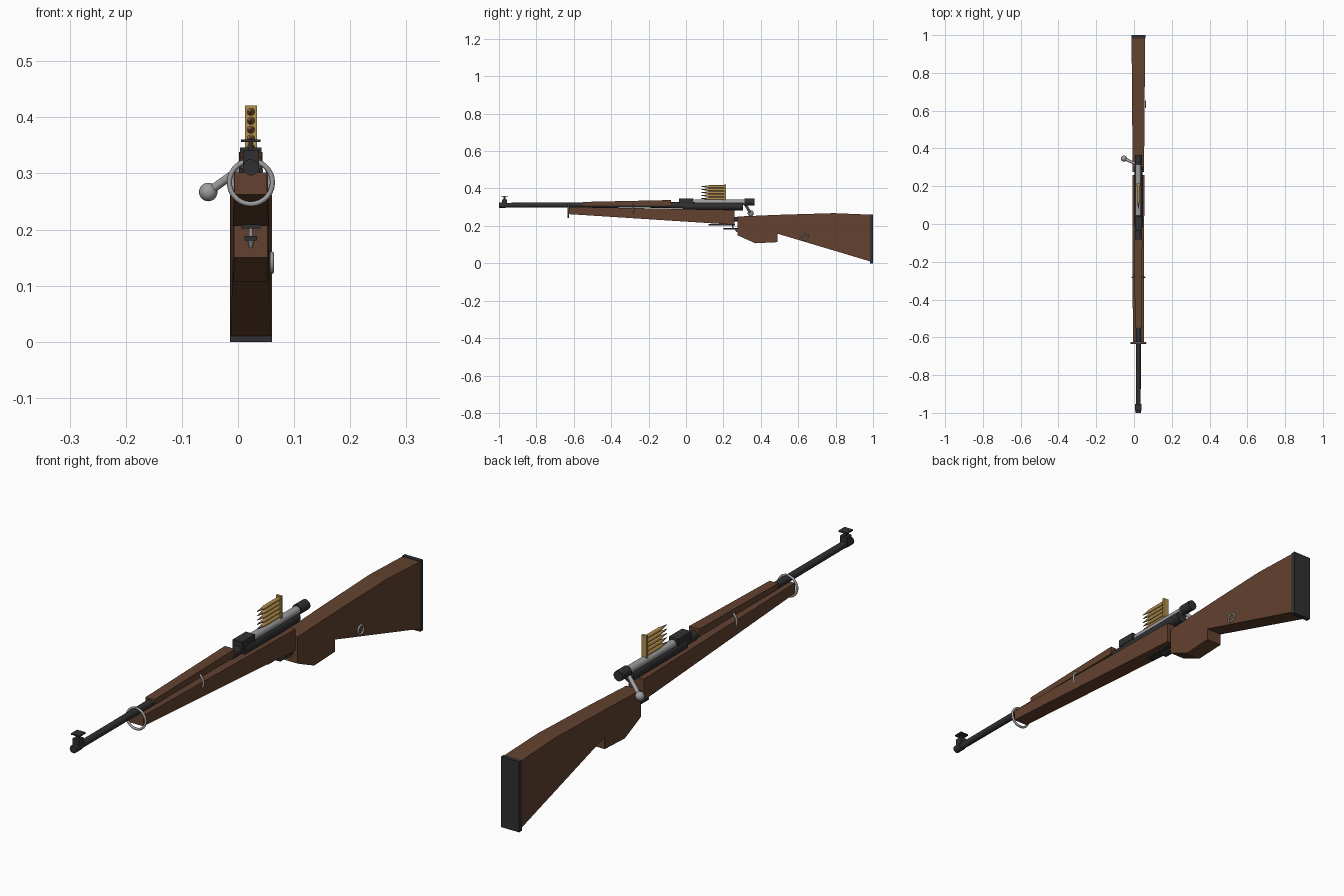
import bpy, bmesh, math
from mathutils import Vector

if "Cube" in bpy.data.objects:
    bpy.data.objects.remove(bpy.data.objects["Cube"])

CX = 0.023  # centre line of the rifle


def mat(name, r, g, b):
    m = bpy.data.materials.new(name)
    m.diffuse_color = (r, g, b, 1)
    m.use_nodes = True
    m.node_tree.nodes["Principled BSDF"].inputs["Base Color"].default_value = m.diffuse_color
    return m


WOOD = mat("walnut wood", 0.125, 0.055, 0.029)
DARK = mat("blued steel", 0.03, 0.03, 0.032)
STEEL = mat("bright steel", 0.34, 0.34, 0.35)
BRASS = mat("brass", 0.45, 0.28, 0.08)
COPPER = mat("copper", 0.28, 0.11, 0.06)


def finish(name, bm, material, smooth=False):
    bmesh.ops.recalc_face_normals(bm, faces=bm.faces)
    me = bpy.data.meshes.new(name)
    bm.to_mesh(me)
    bm.free()
    me.materials.append(material)
    ob = bpy.data.objects.new(name, me)
    bpy.context.collection.objects.link(ob)
    if smooth:
        bpy.ops.object.select_all(action='DESELECT')
        ob.select_set(True)
        bpy.context.view_layer.objects.active = ob
        bpy.ops.object.shade_smooth_by_angle(angle=math.radians(40))
    return ob


def side_profile(name, pts, w0, w1, material):
    """Side outline (y, z) extruded across x; half width runs from w0 to w1 along y."""
    bm = bmesh.new()
    ys = [p[0] for p in pts]
    lo, hi = min(ys), max(ys)
    rows = []
    for s in (-1, 1):
        rows.append([bm.verts.new((CX + s * (w0 + (w1 - w0) * (y - lo) / (hi - lo)), y, z))
                     for y, z in pts])
    bm.faces.new(rows[0])
    bm.faces.new(rows[1])
    n = len(pts)
    for i in range(n):
        j = (i + 1) % n
        bm.faces.new((rows[0][i], rows[0][j], rows[1][j], rows[1][i]))
    return finish(name, bm, material)


def box(name, half_w, y0, y1, z0, z1, material):
    return side_profile(name, [(y0, z0), (y1, z0), (y1, z1), (y0, z1)], half_w, half_w, material)


def rod(name, a, b, r0, r1, material, sides=20):
    a, b = Vector(a), Vector(b)
    bm = bmesh.new()
    bmesh.ops.create_cone(bm, cap_ends=True, segments=sides, radius1=r0, radius2=r1,
                          depth=(b - a).length)
    q = Vector((0, 0, 1)).rotation_difference(b - a)
    for v in bm.verts:
        v.co = q @ v.co + (a + b) / 2
    return finish(name, bm, material, True)


def tube(name, y0, y1, z, r, material, r1=None):
    return rod(name, (CX, y0, z), (CX, y1, z), r, r if r1 is None else r1, material)


def ring(name, loc, rot, big, small):
    bpy.ops.mesh.primitive_torus_add(location=loc, rotation=rot, major_radius=big,
                                     minor_radius=small, major_segments=28, minor_segments=10)
    ob = bpy.context.object
    ob.name = name
    ob.data.materials.append(STEEL)
    bpy.ops.object.shade_smooth_by_angle(angle=math.radians(60))


# Wooden furniture
side_profile("fore_stock", [(-0.63, 0.263), (0.26, 0.206), (0.26, 0.285), (-0.63, 0.302)],
             0.029, 0.032, WOOD)
side_profile("hand_guard", [(-0.55, 0.308), (-0.08, 0.308), (-0.08, 0.338), (-0.55, 0.328)],
             0.018, 0.021, WOOD)
side_profile("grip", [(0.275, 0.15), (0.37, 0.107), (0.49, 0.113), (0.49, 0.259), (0.275, 0.25)],
             0.030, 0.032, WOOD)
side_profile("butt_stock", [(0.49, 0.158), (0.985, 0.01), (0.985, 0.26), (0.79, 0.268), (0.49, 0.259)],
             0.032, 0.036, WOOD)
box("butt_plate", 0.0375, 0.983, 1.0, 0.0, 0.262, DARK)

# Barrel, receiver and sights
tube("barrel", -0.99, 0.0, 0.311, 0.0125, DARK, 0.0145)
tube("muzzle_collar", -1.0, -0.965, 0.311, 0.0145, DARK)
box("front_sight_base", 0.014, -0.985, -0.957, 0.316, 0.342, DARK)
box("front_sight_post", 0.004, -0.975, -0.965, 0.34, 0.358, DARK)
box("front_sight_plate", 0.0175, -0.988, -0.952, 0.356, 0.361, DARK)
tube("barrel_shank", -0.08, 0.01, 0.31, 0.017, DARK)
tube("receiver", -0.015, 0.305, 0.305, 0.0215, DARK)
box("rear_sight", 0.019, -0.037, 0.04, 0.318, 0.346, DARK)

# Bolt with turned down handle
tube("bolt", 0.045, 0.325, 0.327, 0.015, STEEL)
tube("bolt_cap", 0.312, 0.365, 0.328, 0.019, DARK)
BALL = (-0.053, 0.346, 0.267)
rod("bolt_handle", (CX - 0.005, 0.315, 0.318), BALL, 0.0075, 0.0075, STEEL, 14)
bm = bmesh.new()
bmesh.ops.create_uvsphere(bm, u_segments=20, v_segments=12, radius=0.0165)
bmesh.ops.translate(bm, vec=BALL, verts=bm.verts)
finish("bolt_knob", bm, STEEL, True)

# Stripper clip with five cartridges
box("stripper_clip", 0.0105, 0.204, 0.214, 0.338, 0.421, BRASS)
for i in range(5):
    z = 0.346 + 0.016 * i
    tube(f"cartridge_case_{i + 1}", 0.122, 0.206, z, 0.0072, BRASS)
    tube(f"cartridge_neck_{i + 1}", 0.108, 0.122, z, 0.005, BRASS, 0.0072)
    tube(f"bullet_{i + 1}", 0.079, 0.109, z, 0.001, COPPER, 0.005)

# Barrel bands and sling ring
ring("front_band", (CX, -0.63, 0.284), (math.pi / 2, 0, 0), 0.0385, 0.0045)
ring("middle_band", (CX, -0.283, 0.291), (math.pi / 2, 0, 0), 0.0335, 0.004)
ring("sling_ring", (0.0605, 0.635, 0.141), (0, math.pi / 2, 0), 0.0165, 0.0035)

# Floor plate, trigger and link between the stocks
box("floor_plate", 0.017, 0.12, 0.262, 0.202, 0.209, DARK)
box("trigger_guard", 0.011, 0.2, 0.285, 0.181, 0.189, DARK)
rod("guard_post", (CX, 0.25, 0.207), (CX, 0.25, 0.183), 0.0035, 0.0035, STEEL, 12)
rod("trigger", (CX, 0.265, 0.187), (CX, 0.272, 0.168), 0.007, 0.003, STEEL, 12)
tube("stock_link", 0.25, 0.285, 0.235, 0.012, DARK)
